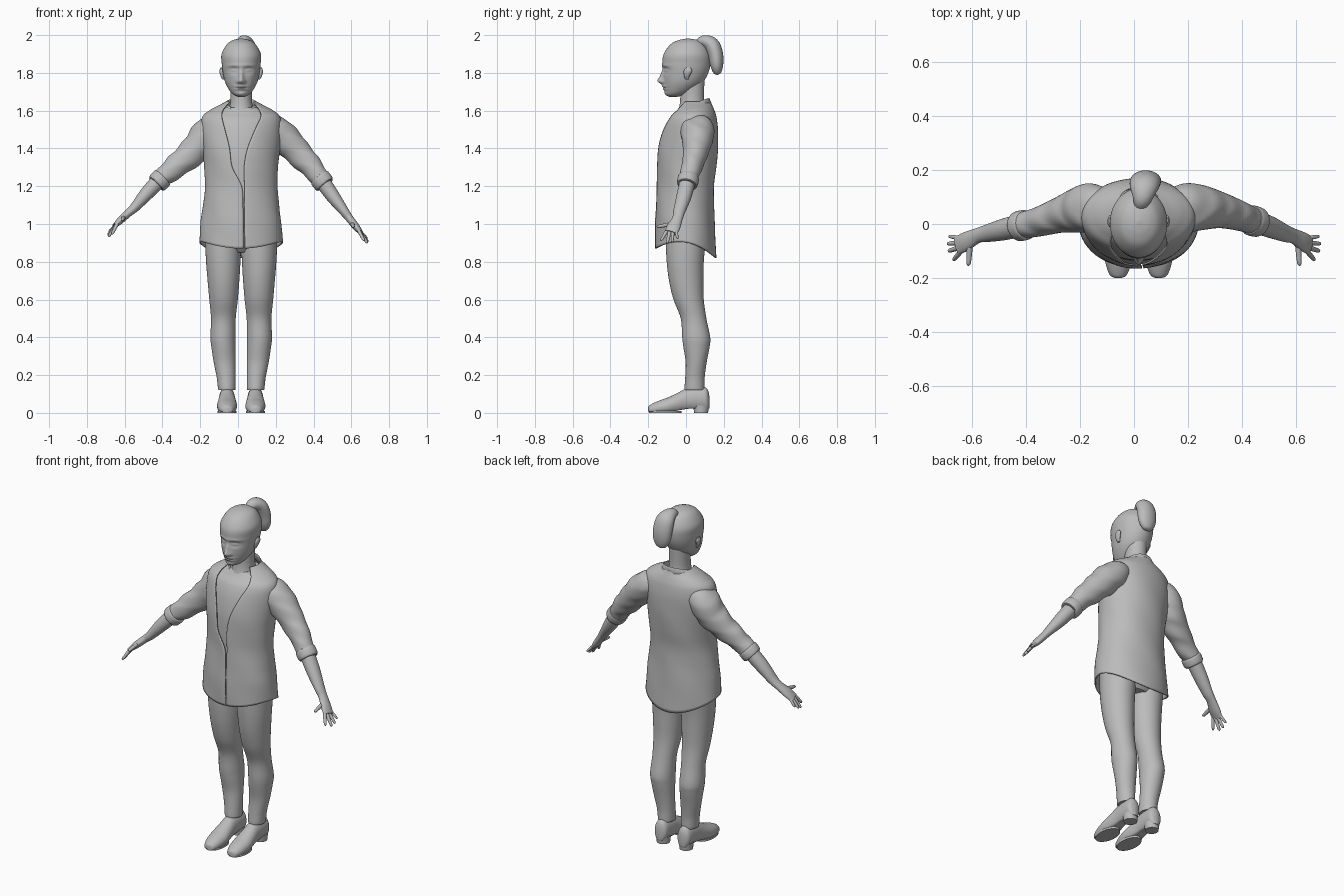
import bpy, bmesh, math
from mathutils import Vector

CX = 0.017                                   # body centre line
grey = bpy.data.materials.new("plain_grey")
grey.diffuse_color = (0.5, 0.5, 0.5, 1)


def resample(rows, n):
    """Catmull-Rom smoothing of rows of numbers."""
    out = []
    for i in range(len(rows) - 1):
        p0, p1, p2, p3 = (rows[min(max(i + k, 0), len(rows) - 1)] for k in (-1, 0, 1, 2))
        for j in range(n):
            t = j / n
            out.append([0.5 * (2 * b + (c - a) * t + (2 * a - 5 * b + 4 * c - d) * t * t
                               + (3 * b - a - 3 * c + d) * t ** 3)
                        for a, b, c, d in zip(p0, p1, p2, p3)])
    return out + [list(rows[-1])]


def skin(name, rings, closed=True, thick=0):
    """Bridge rings of points into a smooth shaded object."""
    bm = bmesh.new()
    vr = [[bm.verts.new(p) for p in r] for r in rings]
    m = len(vr[0])
    for a, b in zip(vr, vr[1:]):
        for k in range(m if closed else m - 1):
            l = (k + 1) % m
            bm.faces.new((a[k], a[l], b[l], b[k]))
    if closed:
        bm.faces.new(vr[0])
        bm.faces.new(vr[-1])
    bmesh.ops.recalc_face_normals(bm, faces=bm.faces)
    me = bpy.data.meshes.new(name)
    bm.to_mesh(me)
    bm.free()
    me.polygons.foreach_set("use_smooth", [True] * len(me.polygons))
    me.set_sharp_from_angle(angle=math.radians(50))
    me.materials.append(grey)
    ob = bpy.data.objects.new(name, me)
    bpy.context.collection.objects.link(ob)
    if thick:
        mod = ob.modifiers.new("cloth", "SOLIDIFY")
        mod.thickness, mod.offset = thick, 0
    return ob


def tube(name, rows, n=6, m=32, axis=None, ref=(0, 1, 0), warp=None):
    """Elliptical loft; rows are x, y, z, radius across ref, radius along ref."""
    rows, rings = resample(rows, n), []
    for i, (x, y, z, ra, rb) in enumerate(rows):
        lo, hi = rows[max(i - 1, 0)], rows[min(i + 1, len(rows) - 1)]
        t = Vector(axis) if axis else (Vector(hi[:3]) - Vector(lo[:3])).normalized()
        b = Vector(ref)
        b = (b - t * b.dot(t)).normalized()
        nrm = t.cross(b)
        ring = []
        for k in range(m):
            a = 2 * math.pi * k / m
            p = Vector((x, y, z)) + nrm * ra * math.cos(a) + b * rb * math.sin(a)
            ring.append(warp(p) if warp else p)
        rings.append(ring)
    return skin(name, rings)


def slab(z, hw, y0, y1, x=CX):
    return (x, (y0 + y1) / 2, z, hw, (y1 - y0) / 2)


UP = (0, 0, 1)

# Head with modelled face: x offset, height, forward push, x spread, z spread
FACE = [(0, 1.757, .026, .012, .013), (0, 1.785, .014, .009, .022),
        (.016, 1.753, .008, .007, .007), (-.016, 1.753, .008, .007, .007),
        (.038, 1.815, -.014, .019, .012), (-.038, 1.815, -.014, .019, .012),
        (.038, 1.813, .009, .013, .006), (-.038, 1.813, .009, .013, .006),
        (.04, 1.838, .004, .025, .006), (-.04, 1.838, .004, .025, .006),
        (0, 1.729, .009, .021, .005), (0, 1.715, .009, .018, .005),
        (0, 1.722, -.005, .026, .002), (0, 1.688, .006, .02, .01)]


def face(p):
    if p.y < -.03:
        for x, z, push, sx, sz in FACE:
            p.y -= push * math.exp(-((p.x - CX - x) / sx) ** 2 / 2 - ((p.z - z) / sz) ** 2 / 2)
    return p


tube("head", [slab(*r) for r in (
    (1.672, .015, -.085, -.05), (1.685, .042, -.104, 0), (1.71, .064, -.112, .045),
    (1.75, .085, -.118, .09), (1.8, .097, -.122, .118), (1.85, .103, -.125, .13),
    (1.9, .104, -.118, .127), (1.95, .077, -.083, .1), (1.973, .045, -.04, .065),
    (1.982, .004, .005, .015))], n=10, m=128, axis=UP, warp=face)
tube("neck", [slab(*r) for r in (
    (1.54, .1, -.07, .12), (1.59, .074, -.045, .11), (1.63, .06, -.034, .098),
    (1.68, .056, -.03, .095), (1.76, .058, -.03, .098))], axis=UP)
for s, side in ((1, "left"), (-1, "right")):
    tube(side + "_ear", [(CX + s * .093, .005, 1.765, .006, .008),
                         (CX + s * .1, .005, 1.785, .01, .015),
                         (CX + s * .105, .01, 1.81, .01, .022),
                         (CX + s * .105, .012, 1.828, .004, .012)], m=16, axis=UP)
tube("ponytail", [(.02, .06, 1.945, .02, .02), (.03, .092, 1.968, .03, .035),
                  (.037, .135, 1.95, .04, .052), (.042, .156, 1.9, .04, .057),
                  (.045, .163, 1.84, .034, .052), (.045, .166, 1.8, .02, .03),
                  (.045, .167, 1.79, .003, .005)], ref=(1, 0, 0))

# Open shirt: height, half width, front y, back y, opening left x, opening right x
SHIRT = [(.87, .218, -.16, .157, .030, .036), (1.0, .21, -.16, .15, .029, .035),
         (1.1, .198, -.155, .145, .027, .033), (1.2, .188, -.15, .146, .020, .034),
         (1.3, .192, -.15, .158, -.03, .032), (1.4, .201, -.145, .166, -.045, .05),
         (1.5, .207, -.125, .167, -.07, .09), (1.565, .203, -.098, .158, -.085, .12),
         (1.6, .165, -.066, .147, -.08, .115), (1.628, .112, -.045, .135, -.06, .095),
         (1.645, .08, -.035, .128, -.045, .08)]


def angle(x, hw):
    return math.asin(max(-.88, min(.88, (x - CX) / hw)))


rings = []
for z, hw, y0, y1, xl, xr in resample(SHIRT, 6):
    a0, a1 = angle(xr, hw), 2 * math.pi + angle(xl, hw)
    drop = max(0, (1.08 - z) / .21) ** 1.5
    ring = []
    for k in range(97):
        t = a0 + (a1 - a0) * k / 96
        back = (1 - math.cos(t)) / 2
        hem = .045 * math.sin(t) ** 2 - .05 * back ** 2
        fold = 1 + .012 * math.sin(5 * t + 9 * z) * math.sin(14 * z)
        ring.append((CX + hw * fold * math.sin(t),
                     (y0 + y1) / 2 - (y1 - y0) / 2 * fold * math.cos(t), z + drop * hem))
    rings.append(ring)
skin("open_shirt", rings, closed=False, thick=.007)

# Undershirt and hips inside the shirt
tube("undershirt", [slab(.85, .1, -.06, .08), slab(.9, .17, -.1, .11)] +
     [slab(z - .012, hw * .93, y0 + .014, y1 - .012) for z, hw, y0, y1, _, _ in SHIRT[1:10]],
     m=64, axis=UP)

# Folded collar, open at the front with pointed tips
stand, fold, fall = [], [], []
for k in range(61):
    t = math.radians(42 + 276 * k / 60)
    b = (1 - math.cos(t)) / 2
    tip = max(0, 1 - min(k, 60 - k) / 14) ** 1.5
    for ring, rx, ry, z in ((stand, .076, .08, 1.595 + .035 * b),
                            (fold, .083, .082, 1.612 + .052 * b),
                            (fall, .112, .096 + .028 * tip, 1.597 + .022 * b - .045 * tip)):
        ring.append((CX + rx * math.sin(t), .042 - ry * math.cos(t), z))
skin("collar", [stand, fold, fall], closed=False, thick=.007)

# Arms: path centres per side with shared radii
SLEEVE_R = [(.05, .07), (.078, .09), (.08, .083), (.071, .066), (.06, .055),
            (.049, .05), (.052, .052), (.05, .05)]
FOREARM_R = [(.042, .042), (.037, .04), (.026, .032), (.021, .028), (.019, .035), (.012, .034)]
ARMS = {
    "left": ([(.13, .055, 1.53), (.19, .06, 1.50), (.25, .06, 1.45), (.32, .05, 1.375),
              (.39, .03, 1.30), (.43, .014, 1.247), (.445, .01, 1.228), (.462, .005, 1.207)],
             [(.43, .015, 1.25), (.50, -.01, 1.15), (.56, -.035, 1.07), (.59, -.045, 1.03),
              (.625, -.065, .985), (.65, -.08, .955)]),
    "right": ([(-.10, .055, 1.53), (-.16, .06, 1.49), (-.208, .05, 1.415), (-.272, .033, 1.352),
               (-.345, .01, 1.292), (-.40, -.003, 1.247), (-.415, -.006, 1.23), (-.433, -.01, 1.212)],
              [(-.40, 0, 1.25), (-.48, -.02, 1.165), (-.545, -.035, 1.09), (-.578, -.043, 1.06),
               (-.622, -.065, 1.02), (-.653, -.08, .99)])}
# Fingers: base, tip, radius
FINGERS = {"little": ((.645, -.052, .962), (.685, -.045, .922), .0075),
           "ring": ((.648, -.07, .956), (.69, -.073, .905), .0085),
           "middle": ((.648, -.088, .953), (.686, -.1, .898), .009),
           "index": ((.643, -.105, .958), (.668, -.134, .91), .0085),
           "thumb": ((.606, -.075, 1.0), (.612, -.155, .985), .010)}


def ripple(p):
    """Soft crease rings in the sleeve cloth."""
    p.z += .004 * math.sin(75 * p.z + 30 * p.y)
    return p


for side, (sleeve, fore) in ARMS.items():
    s, lift = (1, 0) if side == "left" else (-1, .035)
    tube(side + "_sleeve", [c + r for c, r in zip(sleeve, SLEEVE_R)], m=40, warp=ripple)
    cuff = [Vector(c) for c in sleeve[-2:]]
    tube(side + "_rolled_cuff", [tuple(cuff[0].lerp(cuff[1], f)) + (r, r) for f, r in
                                 ((-.9, .049), (-.7, .056), (.7, .055), (1.0, .047))], n=3)
    tube(side + "_forearm", [c + r for c, r in zip(fore, FOREARM_R)])
    for finger, (base, tip, r) in FINGERS.items():
        a, b = (Vector((s * p[0], p[1], p[2] + lift)) for p in (base, tip))
        ref = (0, 0, 1) if finger == "thumb" else (0, 1, 0)
        tube(side + "_" + finger + "_finger", [
            tuple(a.lerp(b, f)) + (r * k, r * k) for f, k in
            ((-.25, .9), (0, 1.1), (.5, 1), (.88, .8), (1, .2))], n=3, m=12, ref=ref)

# Legs: height, inner x, outer x, front y, back y
LEG = [(1.0, .0, .188, -.11, .125), (.9, .0, .19, -.107, .105), (.8, .004, .186, -.102, .094),
       (.7, .010, .178, -.09, .092), (.6, .018, .169, -.066, .094), (.5, .029, .16, -.028, .108),
       (.4, .03, .163, -.02, .128), (.35, .03, .158, -.014, .125), (.27, .03, .146, -.002, .11),
       (.19, .03, .13, -.004, .099), (.13, .03, .123, -.008, .098), (.12, .033, .12, -.004, .095)]
# Shoes: y, half width, top, bottom
SHOE = [(-.2, .008, .03, .014), (-.19, .03, .042, .004), (-.15, .046, .062, .002),
        (-.1, .053, .08, .003), (-.05, .049, .103, .01), (0, .043, .128, .02),
        (.05, .042, .138, .024), (.1, .04, .136, .022), (.118, .028, .115, .024),
        (.125, .008, .08, .04)]


def flat_sole(p):
    """Flatten the underside, rising through the arch."""
    floor = .008 + .014 * max(0, min(1, (p.y + .07) / .08))
    p.z = max(p.z, floor)
    return p


for s, side in ((1, "left"), (-1, "right")):
    tube(side + "_leg", [slab(z, (b - a) / 2, y0, y1, CX + s * (a + b) / 2)
                         for z, a, b, y0, y1 in LEG], m=40, axis=UP)
    fx = CX + s * .075
    tube(side + "_shoe", [(fx, y, (t + b - .012) / 2, w, (t - b + .012) / 2)
                          for y, w, t, b in SHOE],
         m=40, axis=(0, 1, 0), ref=UP, warp=flat_sole)
    tube(side + "_sole", [(fx, -.11, z, .05, .085) for z in (0, .011)], n=1, axis=UP)
    tube(side + "_heel", [(fx, .08, 0, .036, .037), (fx, .08, .04, .04, .042)], n=1, axis=UP)
